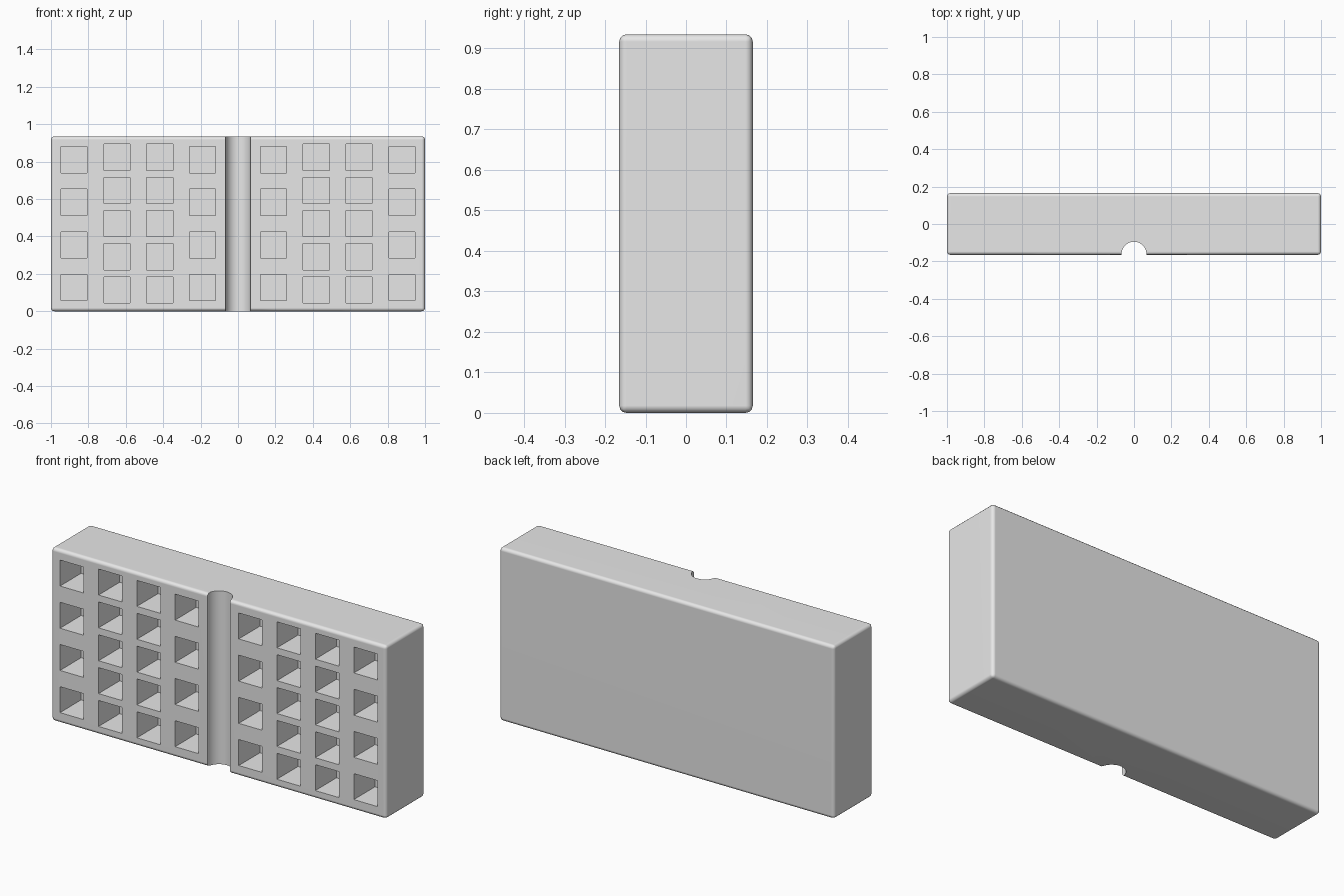
import bpy, bmesh, math
from mathutils import Matrix, Vector

if "Cube" in bpy.data.objects:
    bpy.data.objects.remove(bpy.data.objects["Cube"])

WIDTH, DEPTH, HEIGHT = 2.0, 0.33, 0.935
FRONT = -DEPTH / 2
HOLE, HOLE_DEPTH = 0.14, 0.18
GROOVE_RADIUS = 0.067

grey = bpy.data.materials.new("plain grey")
grey.diffuse_color = (0.8, 0.8, 0.8, 1)
grey.use_nodes = True
grey.node_tree.nodes["Principled BSDF"].inputs["Base Color"].default_value = grey.diffuse_color


def make_object(name, bm):
    mesh = bpy.data.meshes.new(name)
    bm.to_mesh(mesh)
    bm.free()
    mesh.materials.append(grey)
    obj = bpy.data.objects.new(name, mesh)
    bpy.context.collection.objects.link(obj)
    return obj


def add_box(bm, centre, size):
    matrix = Matrix.Translation(centre) @ Matrix.Diagonal(Vector((*size, 1)))
    bmesh.ops.create_cube(bm, size=1, matrix=matrix)


# Block with softly rounded edges
bm = bmesh.new()
add_box(bm, (0, 0, HEIGHT / 2), (WIDTH, DEPTH, HEIGHT))
bmesh.ops.bevel(bm, geom=bm.edges[:], offset=0.018, segments=3,
                profile=0.5, affect='EDGES')
block = make_object("block", bm)

# Cutter for the half-round groove down the middle of the front
bm = bmesh.new()
bmesh.ops.create_cone(bm, cap_ends=True, segments=48, radius1=GROOVE_RADIUS,
                      radius2=GROOVE_RADIUS, depth=HEIGHT + 0.4,
                      matrix=Matrix.Translation((0, FRONT + 0.003, HEIGHT / 2)))
groove_cutter = make_object("groove_cutter", bm)

# Cutter for the square pockets: four rows in outer columns, five in inner ones
four_rows = [0.127 + 0.2277 * i for i in range(4)]
five_rows = [0.114 + 0.1773 * i for i in range(5)]
columns = [(0.19, four_rows), (0.418, five_rows),
           (0.647, five_rows), (0.877, four_rows)]
bm = bmesh.new()
for side in (-1, 1):
    for x, rows in columns:
        for z in rows:
            add_box(bm, (side * x, FRONT + (HOLE_DEPTH - 0.1) / 2, z),
                    (HOLE, HOLE_DEPTH + 0.1, HOLE))
pocket_cutter = make_object("pocket_cutter", bm)

# Cut the groove and pockets
bpy.context.view_layer.objects.active = block
block.select_set(True)
for cutter in (groove_cutter, pocket_cutter):
    cutter.hide_render = True
    cut = block.modifiers.new("cut", 'BOOLEAN')
    cut.operation = 'DIFFERENCE'
    cut.solver = 'EXACT'
    cut.object = cutter
    bpy.ops.object.modifier_apply(modifier=cut.name)
    bpy.data.objects.remove(cutter)

# Smooth the rounded edges and groove, keep the flats clean
bpy.ops.object.shade_smooth_by_angle(angle=math.radians(35))
normals = block.modifiers.new("flat_faces", 'WEIGHTED_NORMAL')
normals.keep_sharp = True
